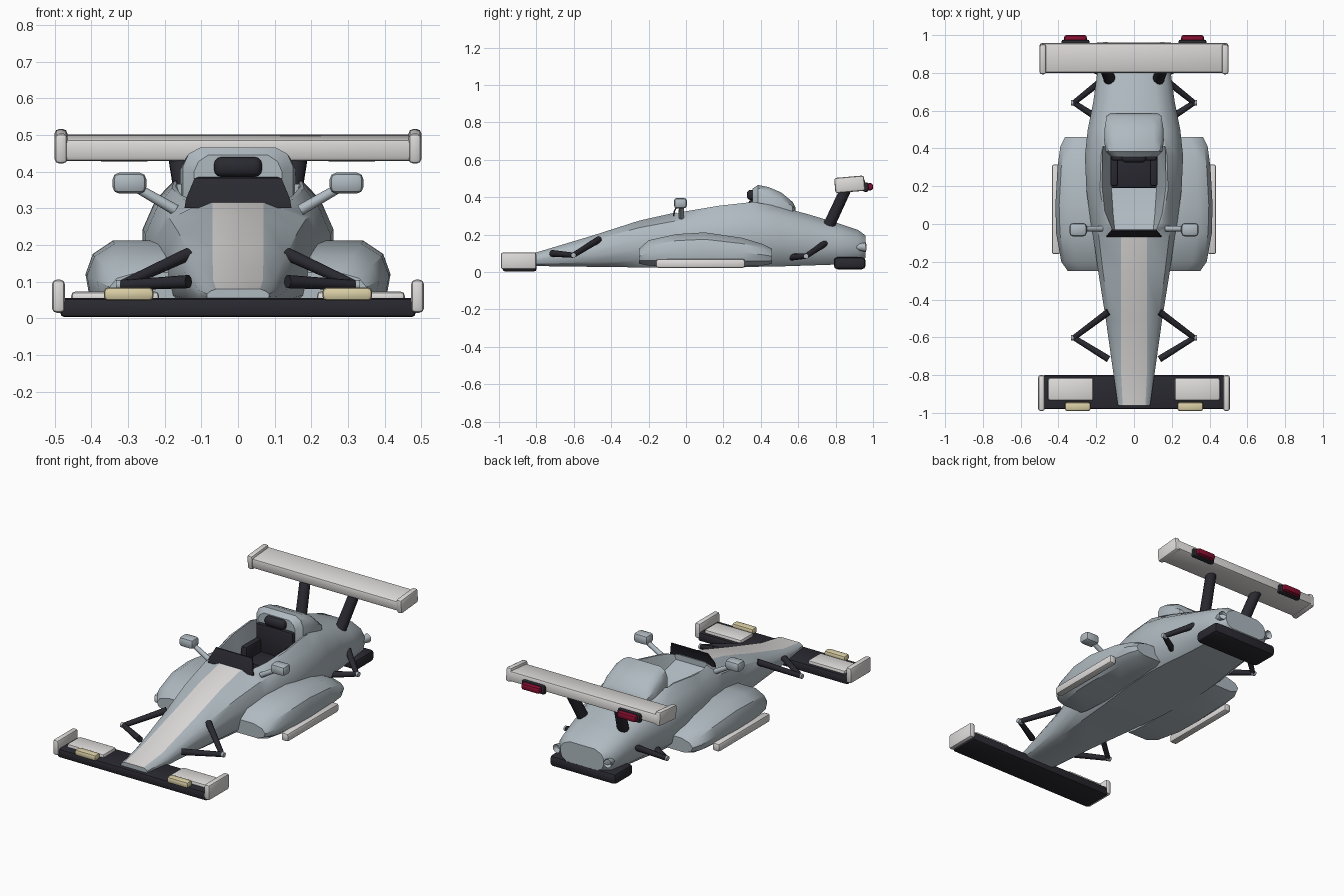
import bpy, bmesh, math
from mathutils import Vector, Matrix

cube = bpy.data.objects.get("Cube")
if cube:
    bpy.data.objects.remove(cube)


def material(name, r, g, b):
    m = bpy.data.materials.new(name)
    m.use_nodes = True
    m.diffuse_color = (r, g, b, 1)
    m.node_tree.nodes["Principled BSDF"].inputs["Base Color"].default_value = (r, g, b, 1)
    return m


SILVER = material("silver_blue", 0.43, 0.49, 0.53)
WHITE = material("warm_white", 0.74, 0.72, 0.71)
DARK = material("charcoal", 0.022, 0.022, 0.03)
CREAM = material("cream_light", 0.70, 0.62, 0.38)
RED = material("tail_red", 0.24, 0.005, 0.03)
SIDES = (("left", 1), ("right", -1))
parts = []


def finish(name, bm, *mats):
    bmesh.ops.recalc_face_normals(bm, faces=bm.faces)
    mesh = bpy.data.meshes.new(name)
    bm.to_mesh(mesh)
    bm.free()
    ob = bpy.data.objects.new(name, mesh)
    bpy.context.collection.objects.link(ob)
    for m in mats:
        mesh.materials.append(m)
    parts.append(ob)
    return ob


def box(name, lo, hi, mat, bevel=0.012, tilt=0, segments=2):
    bm = bmesh.new()
    lo, hi = Vector(lo), Vector(hi)
    bmesh.ops.create_cube(bm, size=1)
    bmesh.ops.scale(bm, vec=hi - lo, verts=bm.verts)
    bmesh.ops.bevel(bm, geom=bm.edges[:], offset=bevel, segments=segments,
                    profile=0.5, affect="EDGES")
    bmesh.ops.rotate(bm, verts=bm.verts, matrix=Matrix.Rotation(math.radians(tilt), 3, "X"))
    bmesh.ops.translate(bm, verts=bm.verts, vec=(lo + hi) / 2)
    return finish(name, bm, mat)


def pair(name, lo, hi, mat, **options):
    for side, s in SIDES:
        xs = sorted((s * lo[0], s * hi[0]))
        box(f"{side}_{name}", (xs[0], *lo[1:]), (xs[1], *hi[1:]), mat, **options)


def rod(name, start, end, r1, r2, mat, hollow=False):
    bm = bmesh.new()
    a, b = Vector(start), Vector(end)
    bmesh.ops.create_cone(bm, cap_ends=True, segments=12, radius1=r1, radius2=r2,
                          depth=(b - a).length)
    if hollow:
        cap = [f for f in bm.faces if f.normal.z > 0.9]
        bmesh.ops.inset_region(bm, faces=cap, thickness=r2 * 0.3)
        bmesh.ops.translate(bm, verts=cap[0].verts[:], vec=(0, 0, -0.03))
    turn = (b - a).to_track_quat("Z", "Y").to_matrix()
    bmesh.ops.rotate(bm, verts=bm.verts, matrix=turn)
    bmesh.ops.translate(bm, verts=bm.verts, vec=(a + b) / 2)
    return finish(name, bm, mat)


def rod_pair(name, start, end, r1, r2, mat, hollow=False):
    for side, s in SIDES:
        rod(f"{side}_{name}", (s * start[0], *start[1:]), (s * end[0], *end[1:]),
            r1, r2, mat, hollow)


def loft(rings):
    bm = bmesh.new()
    rows = [[bm.verts.new(p) for p in ring] for ring in rings]
    n = len(rows[0])
    for a, b in zip(rows, rows[1:]):
        for i in range(n):
            j = (i + 1) % n
            bm.faces.new((a[i], a[j], b[j], b[i]))
    bm.faces.new(rows[0])
    bm.faces.new(rows[-1])
    return bm


def symmetric(y, half):
    return [(x, y, z) for x, z in half] + [(-x, y, z) for x, z in reversed(half)]


# Main body: y, half width, flat top half width, top, bottom
def hull(y, w, s, t, b):
    h = t - b
    return symmetric(y, [(0.72 * w, b), (0.93 * w, b + 0.15 * h), (w, b + 0.38 * h),
                         (w, b + 0.62 * h), (0.55 * w + 0.45 * max(s, 0.7 * w), b + 0.85 * h),
                         (s, t)])


stations = [(-0.96, 0.085, 0.06, 0.08, 0.045), (-0.8, 0.108, 0.068, 0.105, 0.032),
            (-0.5, 0.15, 0.07, 0.195, 0.028), (-0.25, 0.19, 0.07, 0.275, 0.025),
            (-0.07, 0.215, 0.07, 0.315, 0.022), (0, 0.228, 0.15, 0.325, 0.022),
            (0.18, 0.252, 0.18, 0.355, 0.025), (0.36, 0.26, 0.175, 0.375, 0.028),
            (0.5, 0.245, 0.15, 0.35, 0.03), (0.65, 0.215, 0.12, 0.31, 0.035),
            (0.8, 0.195, 0.105, 0.265, 0.04), (0.92, 0.175, 0.095, 0.225, 0.05),
            (0.96, 0.14, 0.08, 0.195, 0.075)]
body = finish("body", loft([hull(*s) for s in stations]), SILVER, WHITE)
for f in body.data.polygons:
    if f.center.y < -0.07 and f.normal.z > 0.8 and abs(f.center.x) < 0.01:
        f.material_index = 1

# Cockpit opening, with a floor that falls towards the seat
opening = finish("cockpit_cutter", loft([
    symmetric(y, [(low, floor), (high, 0.36), (high, 0.5)])
    for y, low, high, floor in ((-0.05, 0.10, 0.125, 0.285), (0.05, 0.11, 0.16, 0.25),
                                (0.2, 0.12, 0.17, 0.18), (0.41, 0.12, 0.165, 0.17))]), SILVER)
cut = body.modifiers.new("cockpit", "BOOLEAN")
cut.operation, cut.solver, cut.object = "DIFFERENCE", "EXACT", opening
bpy.context.view_layer.objects.active = body
bpy.ops.object.modifier_apply(modifier="cockpit")
parts.remove(opening)
bpy.data.objects.remove(opening)

# Seat, head fairing and pad
box("seat_base", (-0.12, 0.19, 0.165), (0.12, 0.39, 0.225), DARK)
box("seat_back", (-0.12, 0.335, 0.18), (0.12, 0.42, 0.385), DARK)
pair("seat_bolster", (0.085, 0.2, 0.18), (0.125, 0.38, 0.30), DARK)
fairing = [(0.355, 0.12, 0.445), (0.385, 0.15, 0.466), (0.44, 0.158, 0.455),
           (0.51, 0.155, 0.425), (0.57, 0.145, 0.375), (0.585, 0.125, 0.345)]
finish("head_fairing", loft([
    symmetric(y, [(w, 0.32), (w, t - 0.05 * (t - 0.3) / 0.16), (0.9 * w, t - 0.018), (0.68 * w, t)])
    for y, w, t in fairing]), SILVER)
box("headrest", (-0.066, 0.325, 0.385), (0.066, 0.38, 0.44), DARK, bevel=0.022, segments=3)

# Windscreen and mirrors
finish("windscreen", loft([
    [(-w, y, z), (w, y, z), (w, y + 0.008, z), (-w, y + 0.008, z)]
    for w, y, z in ((0.146, -0.07, 0.30), (0.142, -0.066, 0.325), (0.118, -0.038, 0.383))]), DARK)
pair("mirror", (0.25, -0.065, 0.34), (0.342, 0.005, 0.397), SILVER, bevel=0.018)
rod_pair("mirror_stalk", (0.17, -0.025, 0.295), (0.28, -0.025, 0.358), 0.015, 0.013, SILVER)

# Side pods and skirts: y, outer x, top, bottom
pods = [(-0.25, 0.35, 0.125, 0.045), (-0.2, 0.385, 0.17, 0.035), (-0.05, 0.412, 0.203, 0.028),
        (0.1, 0.416, 0.212, 0.028), (0.3, 0.405, 0.183, 0.03), (0.41, 0.39, 0.15, 0.035),
        (0.46, 0.365, 0.125, 0.045)]
for side, s in SIDES:
    finish(f"{side}_side_pod", loft([
        [(s * x, y, z) for x, z in ((0.17, b), (o - 0.05, b), (o - 0.01, b + 0.2 * (t - b)),
                                    (o, b + 0.5 * (t - b)), (o - 0.02, b + 0.8 * (t - b)),
                                    (o - 0.075, t), (0.17, t))]
        for y, o, t, b in pods]), SILVER)
pair("side_skirt", (0.39, -0.16, 0.022), (0.435, 0.315, 0.07), WHITE)

# Front wing with flaps, end plates and lights
box("front_wing", (-0.485, -0.98, 0.003), (0.485, -0.8, 0.055), DARK)
pair("front_flap", (0.215, -0.935, 0.04), (0.455, -0.815, 0.073), WHITE)
pair("front_end_plate", (0.472, -0.99, 0.015), (0.507, -0.8, 0.105), WHITE)
pair("headlight", (0.23, -0.99, 0.048), (0.366, -0.943, 0.084), CREAM)

# Rear wing, struts and tail lights
box("rear_wing", (-0.485, 0.802, 0.435), (0.485, 0.958, 0.495), WHITE, tilt=5)
pair("rear_end_plate", (0.465, 0.795, 0.428), (0.5, 0.955, 0.51), WHITE, tilt=5)
pair("tail_light_base", (0.235, 0.945, 0.428), (0.385, 0.976, 0.48), DARK)
pair("tail_light", (0.25, 0.965, 0.437), (0.37, 1.0, 0.475), RED)
rod_pair("wing_strut", (0.125, 0.755, 0.23), (0.163, 0.86, 0.455), 0.032, 0.03, DARK)

# Diffuser and exhausts
box("diffuser", (-0.215, 0.79, 0.015), (0.215, 0.96, 0.08), DARK, bevel=0.02)
rod_pair("exhaust", (0.155, 0.86, 0.133), (0.165, 0.962, 0.133), 0.008, 0.025, SILVER, True)

# Suspension arms meeting at a small hub
for end, upper, hub, lower in (
        ("front", (0.135, -0.465, 0.175), (0.318, -0.602, 0.09), (0.135, -0.715, 0.10)),
        ("rear", (0.17, 0.76, 0.165), (0.318, 0.642, 0.085), (0.20, 0.565, 0.08))):
    rod_pair(f"{end}_upper_arm", upper, hub, 0.018, 0.014, DARK)
    rod_pair(f"{end}_lower_arm", lower, hub, 0.018, 0.014, DARK)
    h = Vector(hub)
    rod_pair(f"{end}_hub", h - Vector((0.015, 0, 0)), h + Vector((0.015, 0, 0)),
             0.014, 0.014, SILVER)

# Smooth shading that keeps hard edges
bpy.ops.object.select_all(action="DESELECT")
for ob in parts:
    ob.select_set(True)
bpy.context.view_layer.objects.active = body
bpy.ops.object.shade_smooth_by_angle(angle=math.radians(35))
